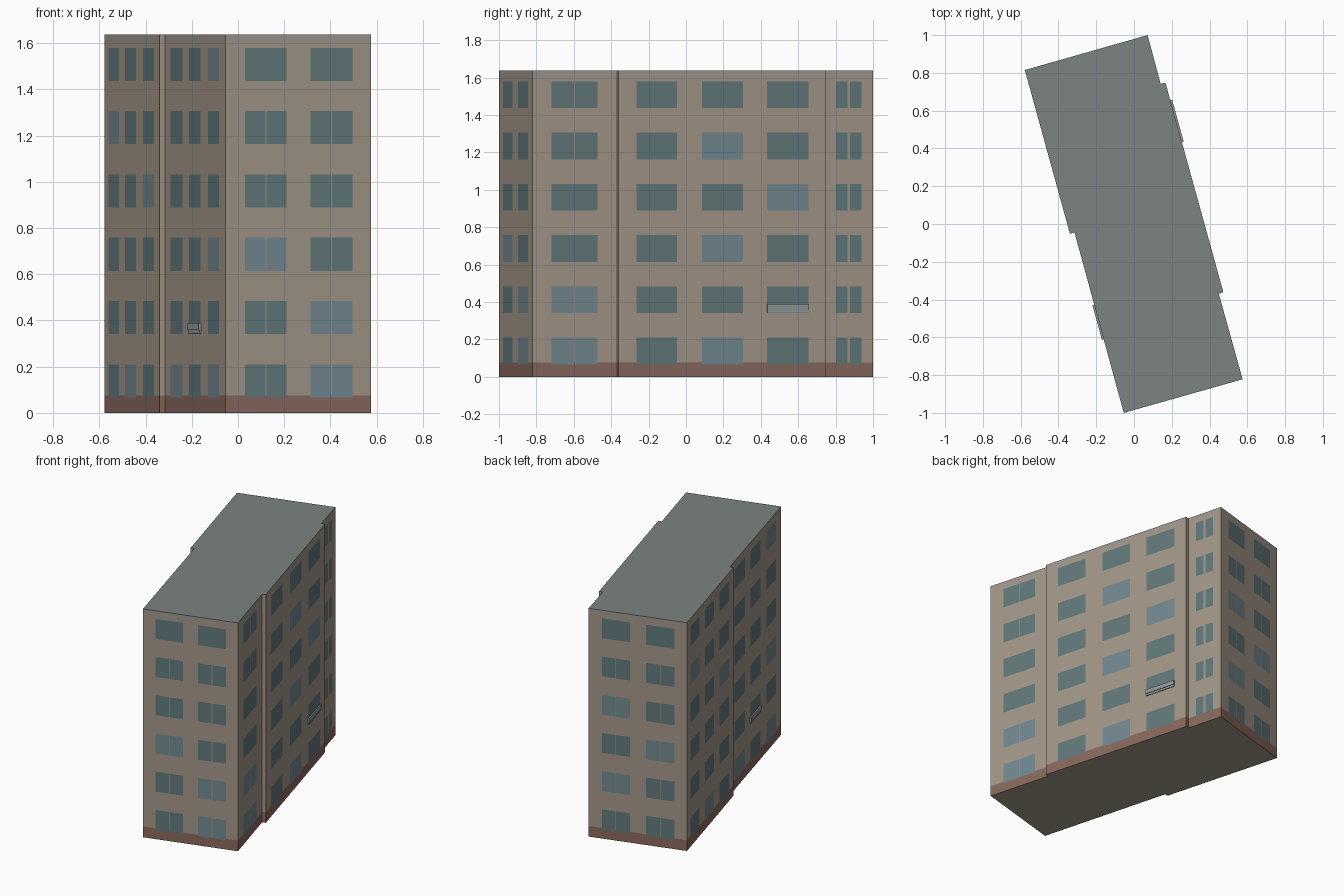
import bpy, bmesh, random
from mathutils import Vector

if "Cube" in bpy.data.objects:
    bpy.data.objects.remove(bpy.data.objects["Cube"])

random.seed(4)
TOP = 1.637

def material(name, rgb):
    m = bpy.data.materials.new(name)
    m.diffuse_color = (*rgb, 1)
    m.use_nodes = True
    m.node_tree.nodes["Principled BSDF"].inputs["Base Color"].default_value = m.diffuse_color
    return m

WALL = material("beige_plaster", (0.37, 0.31, 0.25))
BASE = material("brown_plinth", (0.25, 0.14, 0.11))
ROOF = material("grey_roof", (0.20, 0.23, 0.22))
TRIM = material("parapet_trim", (0.34, 0.31, 0.27))
GLASS = material("teal_glass", (0.12, 0.19, 0.20))
PALE = material("pale_glass", (0.17, 0.25, 0.28))
PANEL = material("balcony_panel", (0.28, 0.32, 0.32))

# Footprint, counter-clockwise from the front corner
PLAN = [Vector(p) for p in [
    (-0.054, -1.0), (0.575, -0.822), (0.449, -0.369), (0.473, -0.361),
    (0.1665, 0.748), (0.141, 0.742), (0.072, 1.0), (-0.578, 0.815),
    (-0.339, -0.052), (-0.315, -0.045)]]

def finish(name, bm, mats):
    me = bpy.data.meshes.new(name)
    bm.to_mesh(me)
    bm.free()
    for m in mats:
        me.materials.append(m)
    ob = bpy.data.objects.new(name, me)
    bpy.context.collection.objects.link(ob)
    return ob

def storey_band(name, z0, z1, mat):
    """Vertical faces all round the footprint."""
    bm = bmesh.new()
    lo = [bm.verts.new((p.x, p.y, z0)) for p in PLAN]
    hi = [bm.verts.new((p.x, p.y, z1)) for p in PLAN]
    for i in range(len(PLAN)):
        j = (i + 1) % len(PLAN)
        bm.faces.new((lo[i], lo[j], hi[j], hi[i]))
    return finish(name, bm, [mat])

def slab(name, z, mat, up):
    bm = bmesh.new()
    pts = PLAN if up else PLAN[::-1]
    bm.faces.new([bm.verts.new((p.x, p.y, z)) for p in pts])
    return finish(name, bm, [mat])

# Shell
storey_band("plinth", 0, 0.076, BASE)
storey_band("walls", 0.076, 1.605, WALL)
storey_band("parapet", 1.605, TOP, TRIM)
slab("roof", TOP, ROOF, True)
slab("underside", 0, WALL, False)

def wall_frame(i):
    a, b = PLAN[i], PLAN[(i + 1) % len(PLAN)]
    d = b - a
    return a, d, Vector((d.y, -d.x)).normalized()

def windows(name, i, spans, gap=0.005, split_from=None):
    """Flat panes on wall i; spans are fractions along it.
    Floors in split_from get two panes with a gap between."""
    a, d, n = wall_frame(i)
    bm = bmesh.new()
    for floor in range(6):
        z0 = 0.067 + 0.274 * floor
        for s, e in spans:
            tone = 1 if random.random() < 0.2 else 0
            panes = [(s, e)]
            if split_from and floor in split_from:
                h, m = gap / d.length / 2, (s + e) / 2
                panes = [(s, m - h), (m + h, e)]
            for p, q in panes:
                lo, hi = a + d * p + n * 0.0015, a + d * q + n * 0.0015
                f = bm.faces.new([bm.verts.new(v) for v in (
                    (lo.x, lo.y, z0), (hi.x, hi.y, z0),
                    (hi.x, hi.y, z0 + 0.143), (lo.x, lo.y, z0 + 0.143))])
                f.material_index = tone
    finish(name, bm, [GLASS, PALE])

# Window grids, wall by wall
END = [(0.135, 0.42), (0.583, 0.873)]
windows("front_end_windows", 0, END, split_from=range(5))
windows("right_front_windows", 1, [(0.225, 0.77)], split_from=(0, 1, 4, 5))
windows("right_main_windows", 3, [(0.087, 0.282), (0.402, 0.60), (0.716, 0.916)])
windows("right_rear_windows", 5, [(0.23, 0.76)], gap=0.014, split_from=range(6))
windows("rear_end_windows", 6, END, split_from=range(5))
windows("left_rear_windows", 7, [(0.075, 0.27), (0.38, 0.58), (0.70, 0.905)])
windows("left_front_windows", 9, [(0.09, 0.29), (0.40, 0.593), (0.715, 0.897)])

def balcony(name, i, s, e):
    """Shallow stepped panel across the lower part of one window."""
    a, d, n = wall_frame(i)
    bm = bmesh.new()
    profile = [(0, 0.343), (0.006, 0.343), (0.006, 0.358),
               (0.010, 0.358), (0.010, 0.389), (0, 0.389)]
    rings = []
    for t in (s, e):
        p = a + d * t
        rings.append([bm.verts.new((p.x + n.x * o, p.y + n.y * o, z)) for o, z in profile])
    for k in range(len(profile)):
        j = (k + 1) % len(profile)
        bm.faces.new((rings[0][k], rings[0][j], rings[1][j], rings[1][k]))
    bm.faces.new(rings[0])
    bm.faces.new(rings[1][::-1])
    bmesh.ops.recalc_face_normals(bm, faces=bm.faces)
    finish(name, bm, [PANEL])

balcony("right_window_panel", 3, 0.716, 0.916)
balcony("left_window_panel", 9, 0.40, 0.593)
